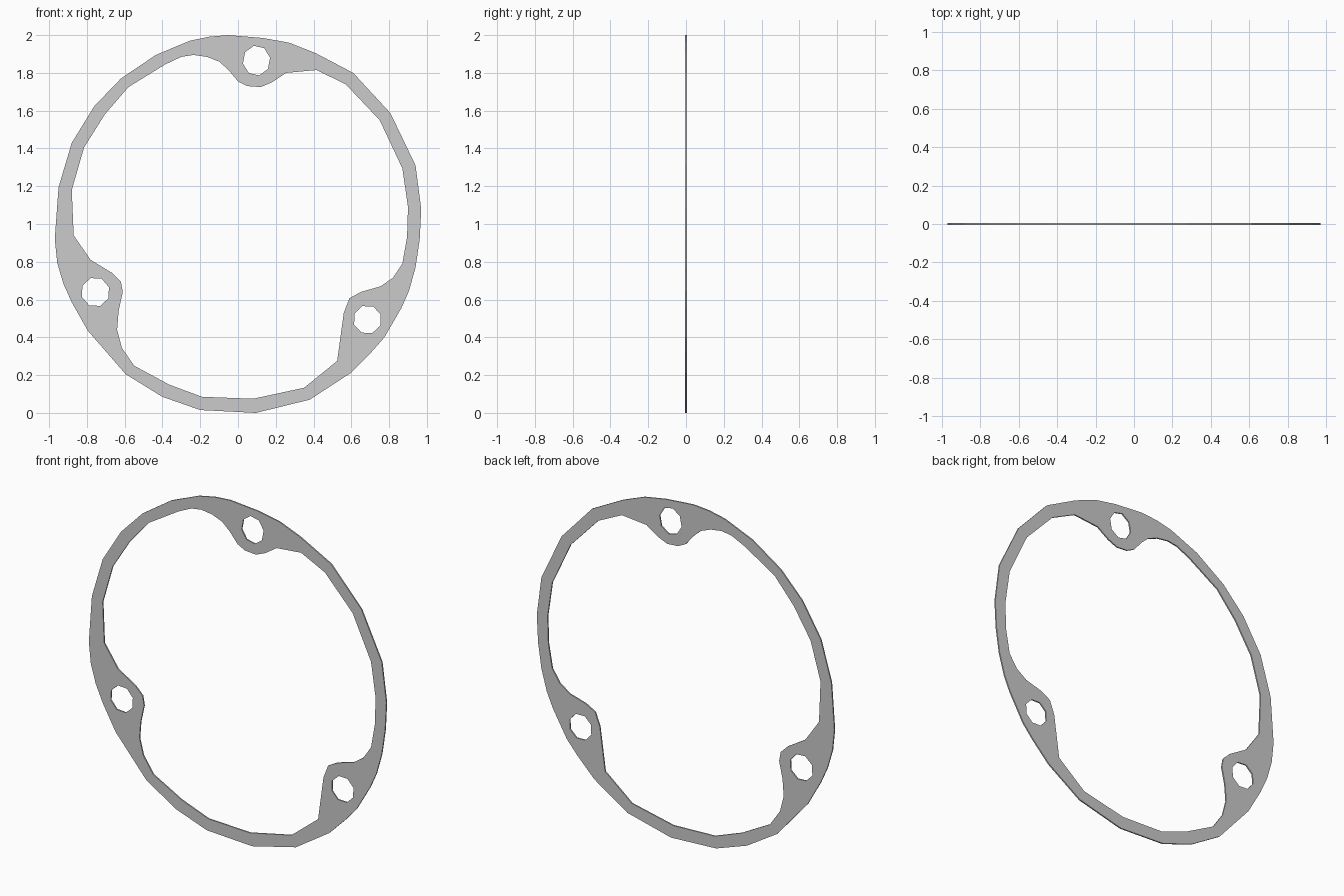
import bpy
from math import cos, sin, radians, pi

THICKNESS = 0.008

# Outer rim, clockwise from the top (x, z)
outer = [(-.05, 2), (.13, 1.985), (.27, 1.96), (.41, 1.905), (.61, 1.8), (.807, 1.587),
         (.94, 1.31), (.97, 1.08), (.962, .92), (.94, .77), (.905, .645), (.865, .555),
         (.775, .4), (.705, .32), (.595, .21), (.38, .07), (.095, 0), (-.2, .015),
         (-.4, .085), (-.595, .205), (-.795, .435), (-.88, .585), (-.925, .685),
         (-.957, .795), (-.97, .92), (-.95, 1.195), (-.88, 1.43), (-.76, 1.625),
         (-.62, 1.77), (-.435, 1.895), (-.255, 1.97), (-.15, 1.992)]

# Inner rim, clockwise, split at the three bolt lugs
top_lug = [(-.3, 1.885), (-.235, 1.895), (-.165, 1.885), (-.1, 1.86), (-.05, 1.815),
           (0, 1.755), (.05, 1.73), (.12, 1.725), (.18, 1.75), (.255, 1.8), (.415, 1.815)]
right_side = [(.57, 1.74), (.75, 1.55), (.87, 1.295), (.9, 1.09), (.895, .93)]
right_lug = [(.87, .79), (.82, .715), (.755, .67), (.65, .64), (.59, .607), (.56, .53),
             (.525, .275)]
bottom_side = [(.35, .133), (.08, .075), (-.19, .085), (-.365, .15)]
left_lug = [(-.55, .25), (-.615, .345), (-.64, .44), (-.632, .54), (-.61, .64),
            (-.62, .695), (-.665, .74), (-.78, .81), (-.87, .94)]
left_side = [(-.88, 1.18), (-.815, 1.405), (-.705, 1.58), (-.58, 1.725), (-.385, 1.845)]
inner = top_lug + right_side + right_lug + bottom_side + left_lug + left_side


def bolt_hole(x, z, rx, rz, turn):
    """Eight-sided hole outline."""
    angles = [radians(turn) + i * pi / 4 for i in range(8)]
    return [(x + rx * cos(a), z + rz * sin(a)) for a in angles]


holes = [bolt_hole(.098, 1.865, .073, .08, 11),
         bolt_hole(-.755, .64, .076, .078, 19),
         bolt_hole(.685, .494, .075, .076, 21)]

# Flat filled plate: nested outlines become openings
curve = bpy.data.curves.new("gasket_ring", 'CURVE')
curve.dimensions = '2D'
curve.fill_mode = 'BOTH'
curve.extrude = THICKNESS / 2
for outline in [outer, inner] + holes:
    spline = curve.splines.new('POLY')
    spline.points.add(len(outline) - 1)
    for point, (x, z) in zip(spline.points, outline):
        point.co = (x, z, 0, 1)
    spline.use_cyclic_u = True

ring = bpy.data.objects.new("gasket_ring", curve)
bpy.context.collection.objects.link(ring)
ring.rotation_euler.x = pi / 2
bpy.context.view_layer.objects.active = ring
ring.select_set(True)
bpy.ops.object.convert(target='MESH')
bpy.ops.object.transform_apply(location=False, rotation=True, scale=False)
bpy.ops.object.shade_flat()
